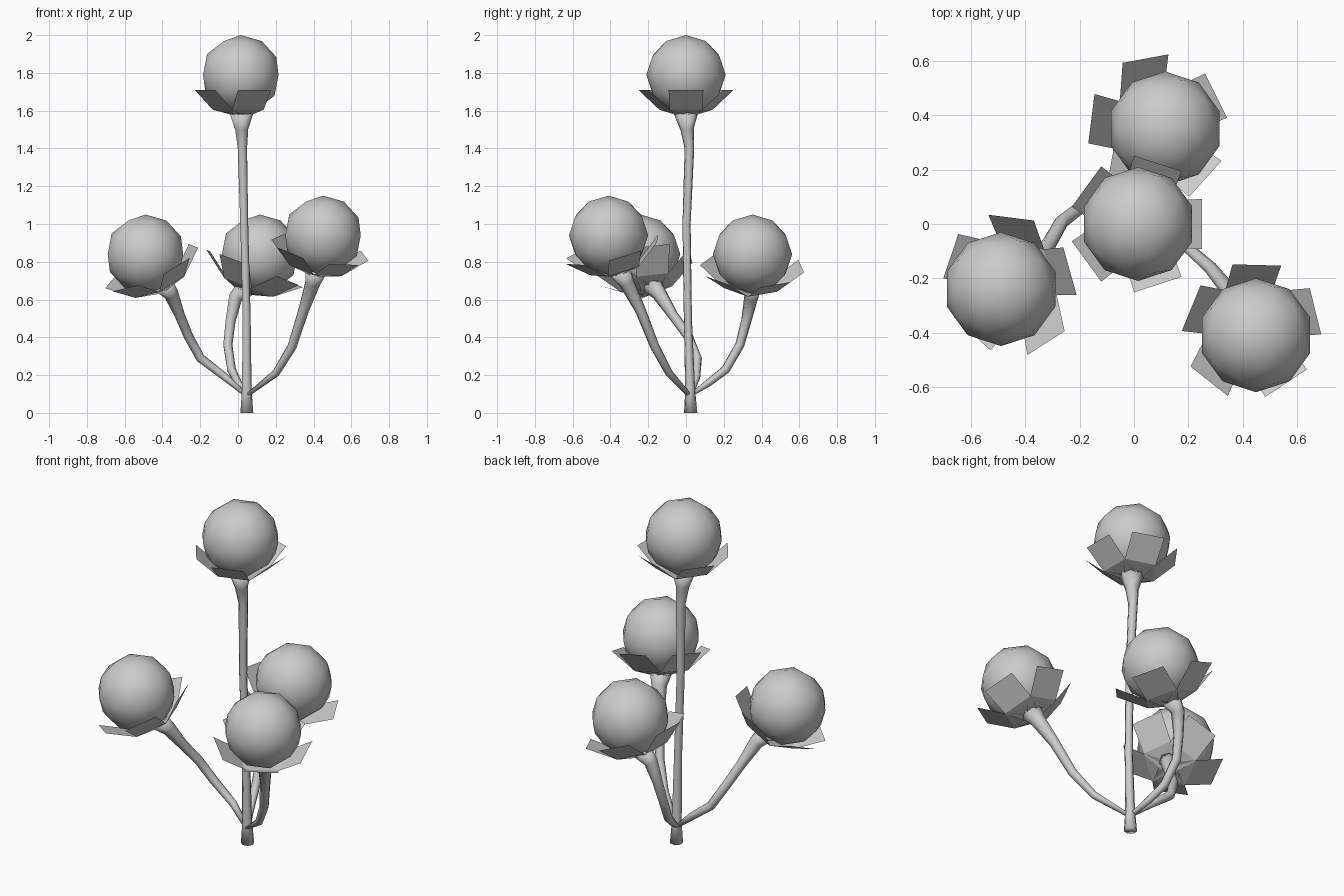
import bpy, bmesh
from math import pi, cos, sin, radians
from mathutils import Vector

if "Cube" in bpy.data.objects:
    bpy.data.objects.remove(bpy.data.objects["Cube"])


def finish(name, bm, smooth=True):
    me = bpy.data.meshes.new(name)
    bm.to_mesh(me)
    bm.free()
    for p in me.polygons:
        p.use_smooth = smooth
    ob = bpy.data.objects.new(name, me)
    bpy.context.collection.objects.link(ob)
    return ob


def tube(name, points, sides=7):
    """Tapered tube through (x, y, z, radius) points."""
    bm = bmesh.new()
    pos = [Vector(p[:3]) for p in points]
    rings = []
    for i, p in enumerate(points):
        d = (pos[min(i + 1, len(pos) - 1)] - pos[max(i - 1, 0)]).normalized()
        q = Vector((0, 0, 1)).rotation_difference(d)
        if i == 0:
            q.identity()
        rings.append([bm.verts.new(pos[i] + q @ Vector(
            (p[3] * cos(2 * pi * k / sides), p[3] * sin(2 * pi * k / sides), 0)))
            for k in range(sides)])
    for a, b in zip(rings, rings[1:]):
        for k in range(sides):
            n = (k + 1) % sides
            bm.faces.new((a[k], a[n], b[n], b[k]))
    bm.faces.new(rings[0][::-1])
    bm.faces.new(rings[-1])
    return finish(name, bm)


def flower(label, centre, axis, turn, spread):
    c = Vector(centre)
    q = Vector((0, 0, 1)).rotation_difference(Vector(axis).normalized())
    # round blossom
    bm = bmesh.new()
    bmesh.ops.create_icosphere(bm, subdivisions=2, radius=0.21)
    bmesh.ops.translate(bm, verts=bm.verts, vec=c)
    finish(label + "_blossom", bm)
    # five bent sheet leaves cupping the blossom
    bm = bmesh.new()
    profile = [(0.01, -0.215, 0.05), (0.12, -0.185, 0.088), (0.235 * spread, -0.08, 0.092)]
    for k in range(5):
        a = radians(turn + 72 * k)
        out, side = Vector((cos(a), sin(a), 0)), Vector((-sin(a), cos(a), 0))
        rows = [[bm.verts.new(c + q @ (out * r + side * s * w + Vector((0, 0, z))))
                 for s in (-1, 1)] for r, z, w in profile]
        for (a0, a1), (b0, b1) in zip(rows, rows[1:]):
            bm.faces.new((a0, b0, b1, a1))
    finish(label + "_leaves", bm, False)


# blossoms with their leaf cups
flower("centre", (0.015, 0, 1.79), (0, 0, 1), 0, 1.0)
flower("left", (-0.49, -0.24, 0.84), (-0.42, -0.22, 0.9), 14, 1.08)
flower("back", (0.115, 0.352, 0.84), (0.36, 0.02, 0.93), 28, 1.12)
flower("right", (0.45, -0.41, 0.94), (0.2, -0.25, 0.95), 15, 1.05)

# stems flaring out beneath each blossom
tube("centre_stem", [(0.045, 0.025, 0, 0.036), (0.045, 0.022, 0.12, 0.027),
                     (0.045, 0.01, 0.5, 0.022), (0.032, 0.003, 1.0, 0.022),
                     (0.022, 0.018, 1.4, 0.026), (0.018, 0.006, 1.5, 0.036),
                     (0.016, 0, 1.585, 0.065)])
tube("left_stem", [(0.045, 0.02, 0.09, 0.016), (-0.07, 0.055, 0.19, 0.021),
                   (-0.2, 0.06, 0.29, 0.025), (-0.265, 0.01, 0.41, 0.026),
                   (-0.31, -0.07, 0.52, 0.028), (-0.355, -0.14, 0.63, 0.04),
                   (-0.395, -0.18, 0.68, 0.055)])
tube("back_stem", [(0.045, 0.02, 0.09, 0.016), (0.0, 0.12, 0.16, 0.02),
                   (-0.035, 0.21, 0.23, 0.024), (-0.055, 0.285, 0.36, 0.025),
                   (-0.04, 0.32, 0.49, 0.028), (-0.015, 0.345, 0.61, 0.038),
                   (0.035, 0.35, 0.66, 0.055)])
tube("right_stem", [(0.045, 0.02, 0.09, 0.016), (0.2, -0.09, 0.21, 0.021),
                    (0.285, -0.165, 0.35, 0.025), (0.345, -0.24, 0.54, 0.029),
                    (0.395, -0.315, 0.69, 0.042), (0.41, -0.35, 0.75, 0.06)])
